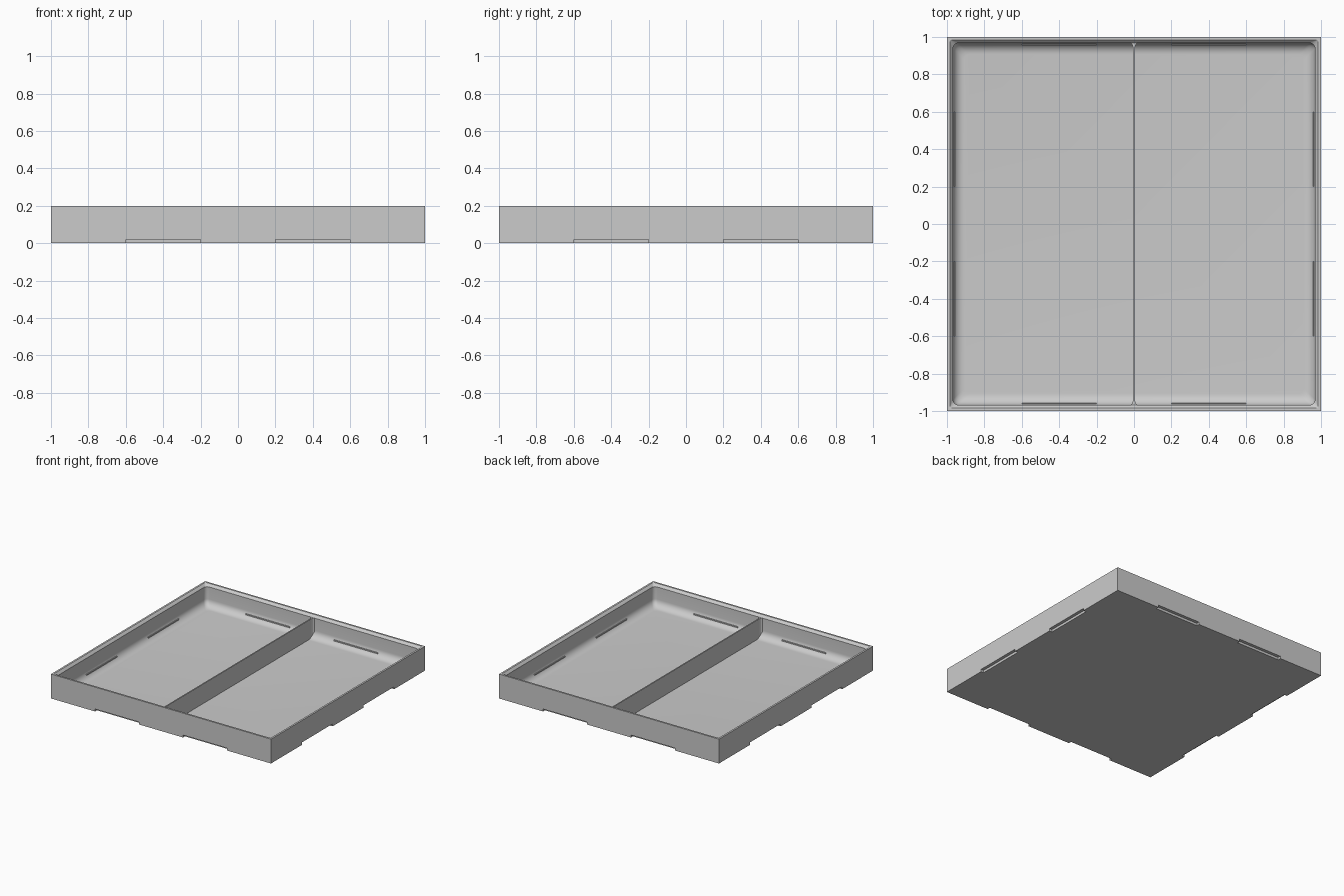
import bpy, bmesh, math
from mathutils import Matrix

cube = bpy.data.objects.get("Cube")
if cube:
    bpy.data.objects.remove(cube, do_unlink=True)

# Single plain material
grey = bpy.data.materials.new("light_grey")
grey.use_nodes = True
colour = (0.6, 0.6, 0.6, 1)
grey.diffuse_color = colour
grey.node_tree.nodes["Principled BSDF"].inputs["Base Color"].default_value = colour

WALL = 0.968      # half width of the cavity
FLOOR = 0.02
FILLET = 0.06
LIP = 0.18        # height where the sloped rim ends


def make_object(name, bm):
    bmesh.ops.recalc_face_normals(bm, faces=bm.faces)
    mesh = bpy.data.meshes.new(name)
    bm.to_mesh(mesh)
    bm.free()
    mesh.materials.append(grey)
    obj = bpy.data.objects.new(name, mesh)
    bpy.context.collection.objects.link(obj)
    return obj


def add_box(bm, low, high):
    size = [b - a for a, b in zip(low, high)]
    mid = [(a + b) / 2 for a, b in zip(low, high)]
    return bmesh.ops.create_cube(
        bm, size=1, matrix=Matrix.Translation(mid) @ Matrix.Diagonal((*size, 1)))["verts"]


def side_boxes(name, inner, outer, bottom, top):
    """Two boxes along each of the four sides."""
    bm = bmesh.new()
    for quarter in range(4):
        for x in (-0.6, 0.2):
            verts = add_box(bm, (x, inner, bottom), (x + 0.4, outer, top))
            bmesh.ops.rotate(bm, verts=verts, cent=(0, 0, 0),
                             matrix=Matrix.Rotation(quarter * math.pi / 2, 3, 'Z'))
    return make_object(name, bm)


def ring(bm, half, z, radius, steps=5):
    """Rounded square of vertices."""
    verts = []
    for quarter in range(4):
        for i in range(steps + 1):
            a = (quarter + i / steps) * math.pi / 2
            cx = (half - radius) * (1 if quarter in (0, 3) else -1)
            cy = (half - radius) * (1 if quarter < 2 else -1)
            verts.append(bm.verts.new((cx + radius * math.cos(a), cy + radius * math.sin(a), z)))
    return verts


# Tray body: outside, sloped rim, cavity wall, filleted floor
bm = bmesh.new()
levels = [(1, 0, 0), (1, 0.2, 0), (0.985, 0.2, 0.01), (WALL, LIP, 0.03)]
for i in range(9):
    a = i / 8 * math.pi / 2
    levels.append((WALL - FILLET * (1 - math.cos(a)),
                   FLOOR + FILLET * (1 - math.sin(a)), 0.03))
rings = [ring(bm, *level) for level in levels]
for low, high in zip(rings, rings[1:]):
    n = len(low)
    for i in range(n):
        j = (i + 1) % n
        bm.faces.new((low[i], low[j], high[j], high[i]))
bm.faces.new(rings[0])
bm.faces.new(rings[-1])
bmesh.ops.remove_doubles(bm, verts=bm.verts, dist=0.0001)
tray = make_object("tray_body", bm)

# Notches under the outer edges
cutter = side_boxes("notch_cutter", 0.975, 1.05, -0.05, 0.02)
cutter.hide_render = True
cut = tray.modifiers.new("notches", 'BOOLEAN')
cut.operation = 'DIFFERENCE'
cut.solver = 'EXACT'
cut.object = cutter
bpy.context.view_layer.objects.active = tray
tray.select_set(True)
bpy.ops.object.modifier_apply(modifier=cut.name)
bpy.data.objects.remove(cutter, do_unlink=True)
bpy.ops.object.shade_smooth_by_angle(angle=math.radians(30))

# Inner ledges above the notches
side_boxes("notch_ledges", 0.957, 0.98, 0.03, 0.055)

# Divider with flared ends
bm = bmesh.new()
edge = [(0.005, -0.945), (0.005, 0.945), (0.01, 0.96), (0.02, 0.97)]
half = [(0.02, -0.97), (0.01, -0.96)] + edge
outline = half + [(-x, -y) for x, y in half]
face = bm.faces.new([bm.verts.new((x, y, 0.015)) for x, y in outline])
top = bmesh.ops.extrude_face_region(bm, geom=[face])["geom"]
bmesh.ops.translate(bm, verts=[v for v in top if isinstance(v, bmesh.types.BMVert)],
                    vec=(0, 0, LIP - 0.015))
make_object("divider", bm)
